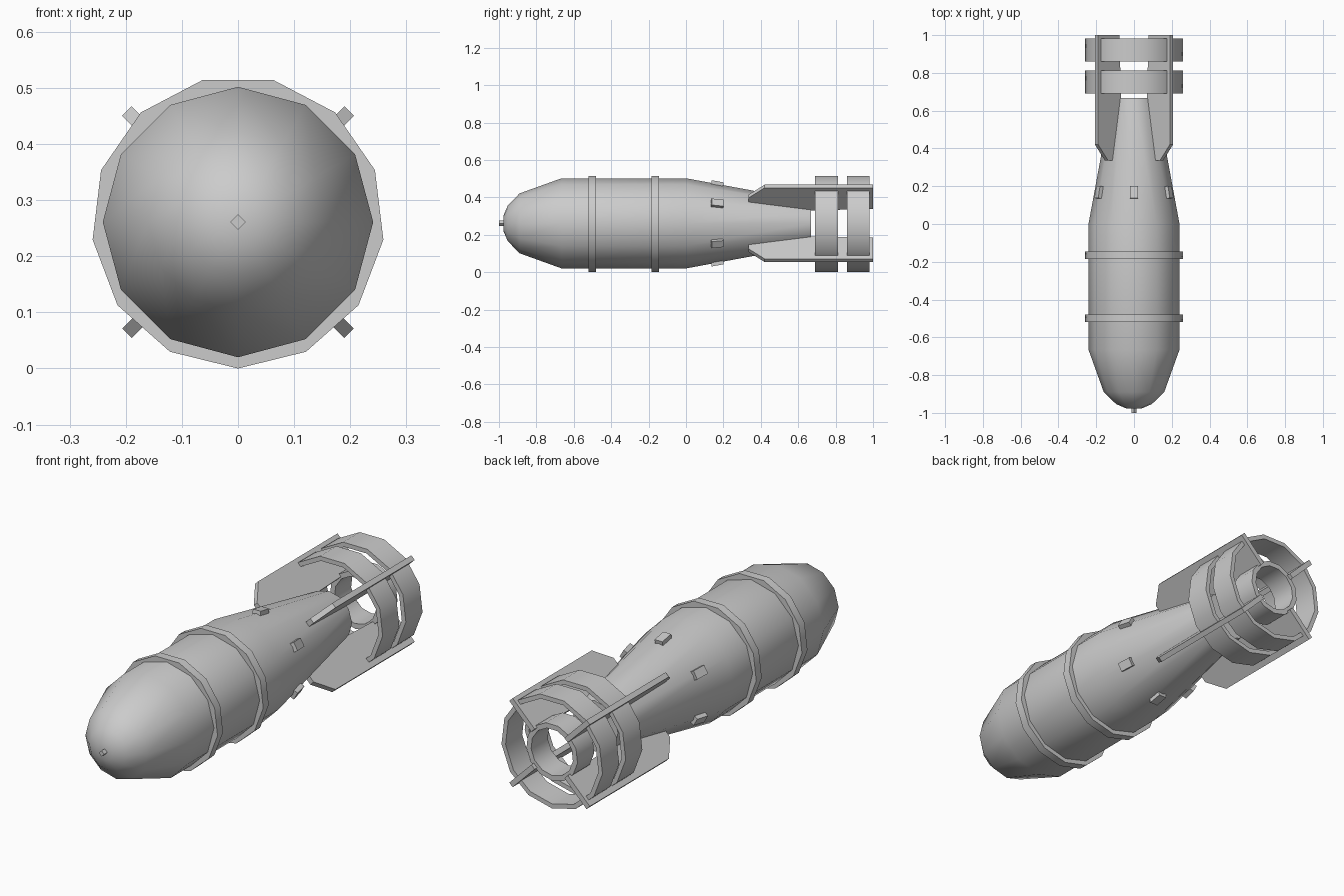
import bpy, bmesh, math
from mathutils import Matrix

if "Cube" in bpy.data.objects:
    bpy.data.objects.remove(bpy.data.objects["Cube"])

CZ = 0.261  # height of the long axis


def finish(name, bm, smooth=True):
    bmesh.ops.recalc_face_normals(bm, faces=bm.faces)
    me = bpy.data.meshes.new(name)
    bm.to_mesh(me)
    bm.free()
    ob = bpy.data.objects.new(name, me)
    bpy.context.collection.objects.link(ob)
    if smooth:
        bpy.ops.object.select_all(action='DESELECT')
        ob.select_set(True)
        bpy.context.view_layer.objects.active = ob
        bpy.ops.object.shade_smooth_by_angle(angle=math.radians(40))
    return ob


def lathe(name, profile, sides, closed=False, smooth=True):
    """Spin (y, radius) points round the long axis, first corner at the bottom."""
    bm = bmesh.new()
    rings = []
    for y, r in profile:
        angs = [2 * math.pi * i / sides for i in range(sides)]
        rings.append([bm.verts.new((r * math.sin(a), y, CZ - r * math.cos(a))) for a in angs])
    pairs = list(zip(rings, rings[1:]))
    if closed:
        pairs.append((rings[-1], rings[0]))
    else:
        bm.faces.new(rings[0])
        bm.faces.new(rings[-1])
    for a, b in pairs:
        for i in range(sides):
            j = (i + 1) % sides
            bm.faces.new((a[i], a[j], b[j], b[i]))
    return finish(name, bm, smooth)


def hoop(name, y0, y1, r_in, r_out, sides=13):
    return lathe(name, [(y0, r_in), (y0, r_out), (y1, r_out), (y1, r_in)], sides, True)


# Main body and nose fuze
lathe("body", [(-0.977, 0.04), (-0.953, 0.095), (-0.89, 0.16), (-0.665, 0.241),
               (0, 0.241), (0.667, 0.118)], 12)
lathe("nose_fuze", [(-1.0, 0.014), (-0.95, 0.014)], 4, smooth=False)

# Straps round the body
hoop("front_strap", -0.52, -0.48, 0.23, CZ)
hoop("rear_strap", -0.185, -0.145, 0.23, CZ)

# Tail rings
hoop("tail_ring_front", 0.69, 0.812, 0.24, CZ)
hoop("tail_ring_rear", 0.86, 0.982, 0.24, CZ)
hoop("tail_ring_inner", 0.86, 0.982, 0.108, 0.132)

# Four diagonal fins
FIN = [(0.335, 0.15), (0.335, 0.205), (0.42, 0.28), (1.0, 0.28), (1.0, 0.12), (0.66, 0.11)]
for k in range(4):
    bm = bmesh.new()
    t = 0.012
    a, b = [[bm.verts.new((s, y, r)) for y, r in FIN] for s in (-t, t)]
    bm.faces.new(a)
    bm.faces.new(b)
    for i in range(len(FIN)):
        j = (i + 1) % len(FIN)
        bm.faces.new((a[i], a[j], b[j], b[i]))
    bm.transform(Matrix.Translation((0, 0, CZ)) @ Matrix.Rotation(math.radians(45 + 90 * k), 4, 'Y'))
    finish(f"fin_{k + 1}", bm, False)

# Six small lugs on the tapered part
slope = math.atan2(0.241 - 0.118, 0.667)
for k in range(6):
    bm = bmesh.new()
    bmesh.ops.create_cube(bm, size=1, matrix=Matrix.Diagonal((0.04, 0.065, 0.03, 1)))
    bm.transform(Matrix.Translation((0, 0, CZ)) @ Matrix.Rotation(math.radians(60 * k), 4, 'Y')
                 @ Matrix.Translation((0, 0.167, 0.21)) @ Matrix.Rotation(-slope, 4, 'X'))
    finish(f"lug_{k + 1}", bm, False)
